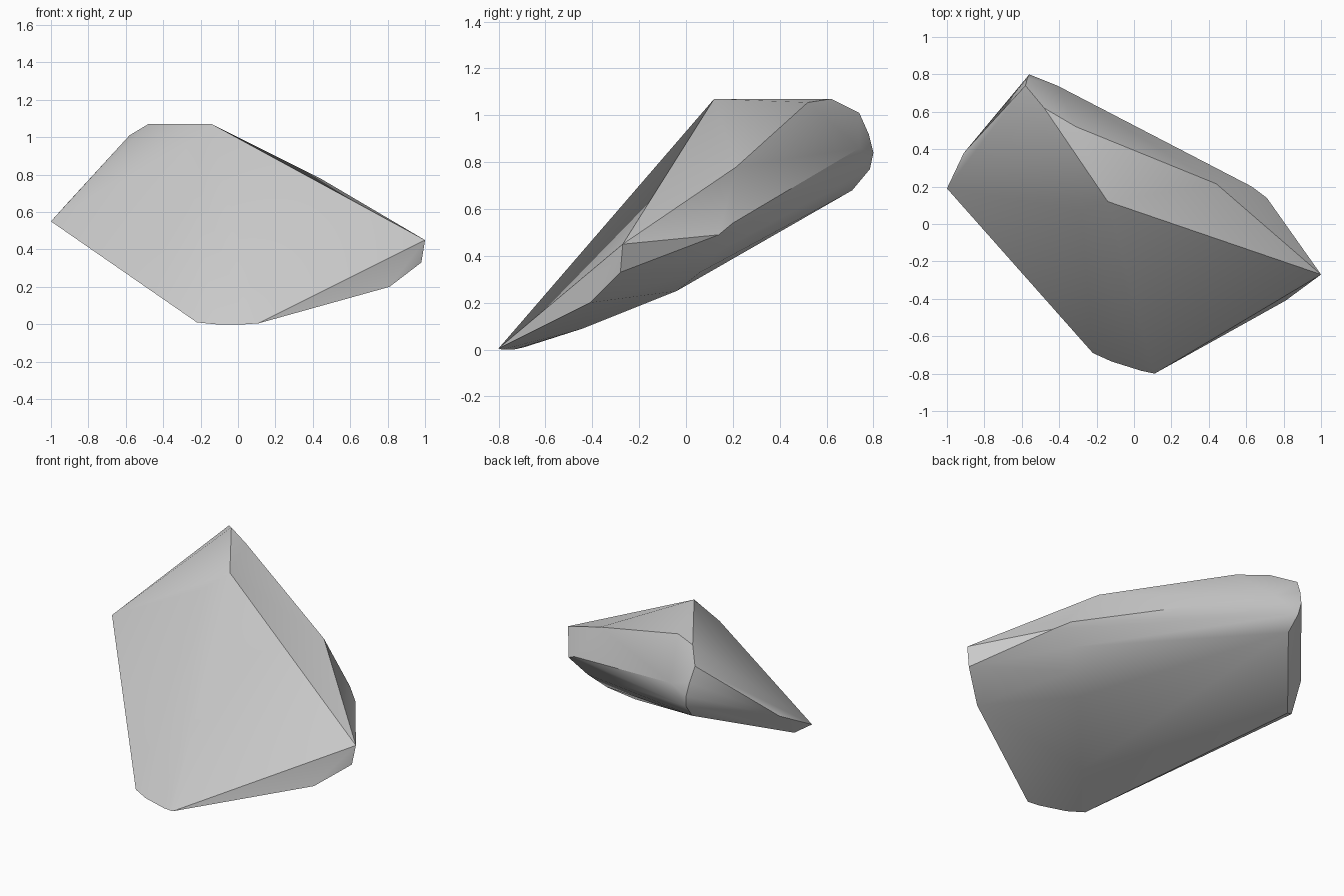
import bpy, bmesh

if "Cube" in bpy.data.objects:
    bpy.data.objects.remove(bpy.data.objects["Cube"])

# Corner points of the stone, grouped by region; its faces are their convex skin
regions = {
    "front_face": [(-1, .19, .55), (-.28, .07, .955), (-.14, .12, 1.07), (1, -.27, .45)],
    "foot": [(-.22, -.69, .01), (-.12, -.735, 0), (.04, -.785, 0), (.11, -.8, .005)],
    "left_end": [(-.91, .38, .65), (-.92, .25, .5)],
    "top": [(-.48, .62, 1.07), (-.31, .52, 1.055), (.44, .215, .78)],
    "back_left_rim": [(-.58, .74, 1.01), (-.57, .78, .92), (-.56, .8, .84),
                      (-.55, .785, .77), (-.54, .71, .68), (-.41, .74, .86)],
    "back_right_rim": [(.63, .2, .54), (.71, .14, .49), (.58, .14, .42), (.5, .06, .33)],
    "right_end": [(.98, -.28, .33), (.81, -.41, .2)],
    "underside": [(.38, -.04, .25), (.02, -.44, .09)],
}

bm = bmesh.new()
for points in regions.values():
    for p in points:
        bm.verts.new(p)
hull = bmesh.ops.convex_hull(bm, input=bm.verts)

# Drop points that ended up inside, and face normals outward
loose = [v for v in bm.verts if not v.link_faces]
bmesh.ops.delete(bm, geom=loose, context='VERTS')
bmesh.ops.recalc_face_normals(bm, faces=bm.faces)

mesh = bpy.data.meshes.new("stone")
bm.to_mesh(mesh)
bm.free()
stone = bpy.data.objects.new("stone", mesh)
bpy.context.collection.objects.link(stone)

# Soft rounding with sharp ridges kept
bpy.context.view_layer.objects.active = stone
stone.select_set(True)
bpy.ops.object.shade_smooth_by_angle(angle=0.52)
